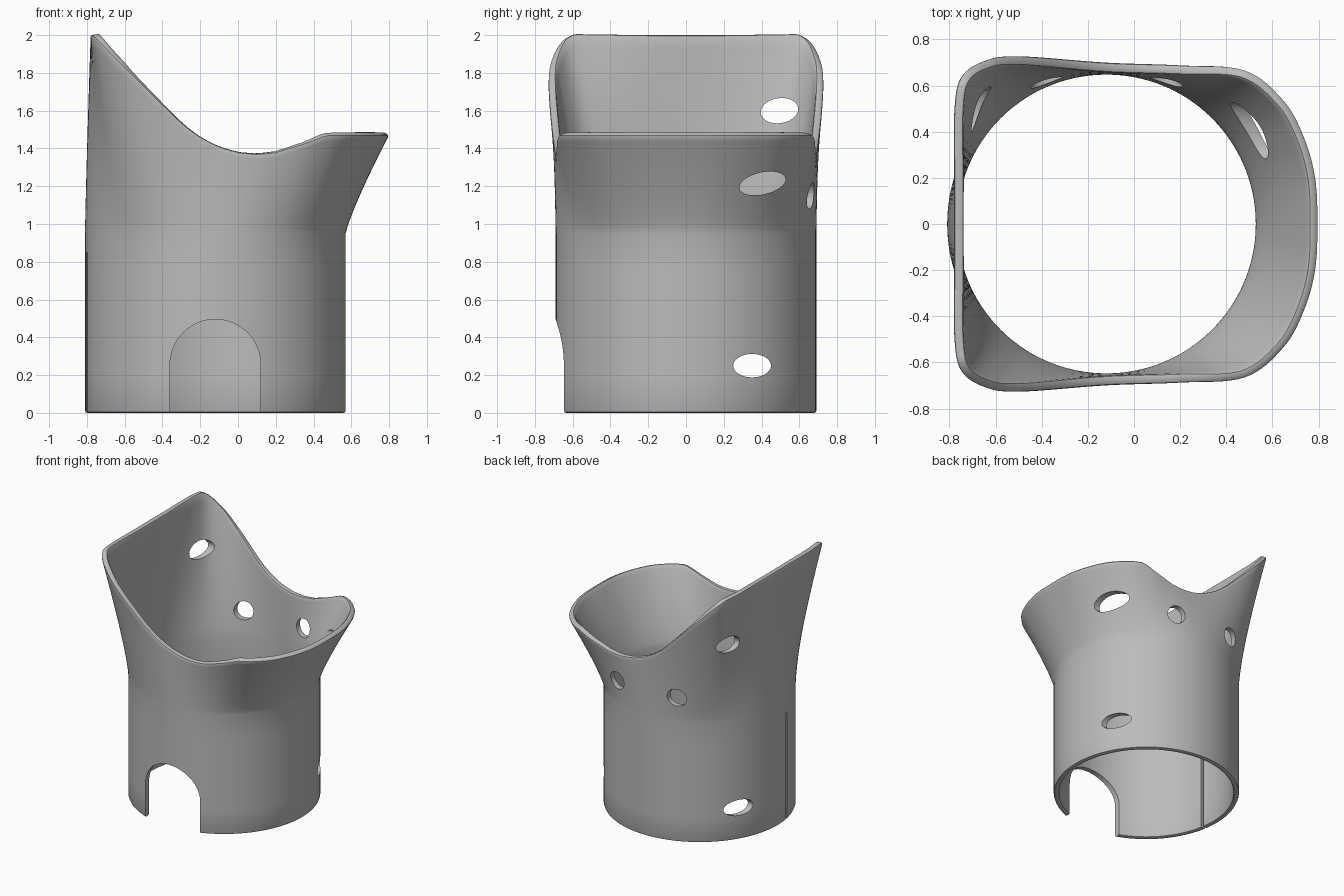
import bpy, bmesh, math
from mathutils import Vector, Matrix

if "Cube" in bpy.data.objects:
    bpy.data.objects.remove(bpy.data.objects["Cube"], do_unlink=True)

CENTRE_X, RADIUS, COLLAR_Z, WALL = -0.12, 0.69, 0.95, 0.042

# Half outline of the flared rim seen from above
RIM = [(0.80, 0), (0.79, 0.2), (0.74, 0.38), (0.65, 0.54), (0.48, 0.67), (0.2, 0.69),
       (-0.12, 0.70), (-0.5, 0.73), (-0.65, 0.71), (-0.75, 0.64), (-0.78, 0.5),
       (-0.78, 0.2), (-0.78, 0)]
# Height of the rim along x
HEIGHT = [(-0.77, 2.0), (-0.3, 1.535), (-0.2, 1.46), (-0.1, 1.41), (0, 1.38),
          (0.1, 1.37), (0.2, 1.38), (0.35, 1.425), (0.47, 1.47), (0.8, 1.47)]


def rim_height(x):
    if x <= HEIGHT[0][0]:
        return HEIGHT[0][1]
    for (x0, z0), (x1, z1) in zip(HEIGHT, HEIGHT[1:]):
        if x <= x1:
            return z0 + (z1 - z0) * (x - x0) / (x1 - x0)
    return HEIGHT[-1][1]


def smooth_rim(steps=8):
    """Closed smooth curve through the mirrored outline."""
    pts = [Vector(p) for p in RIM]
    pts += [Vector((p.x, -p.y)) for p in reversed(pts[1:-1])]
    n, out = len(pts), []
    for i in range(n):
        a, b, c, d = (pts[(i + k) % n] for k in (-1, 0, 1, 2))
        for s in range(steps):
            t = s / steps
            out.append(0.5 * (2 * b + (c - a) * t + (2 * a - 5 * b + 4 * c - d) * t ** 2
                              + (3 * b - a - 3 * c + d) * t ** 3))
    return out


def new_object(name, bm):
    mesh = bpy.data.meshes.new(name)
    bm.to_mesh(mesh)
    bm.free()
    obj = bpy.data.objects.new(name, mesh)
    bpy.context.collection.objects.link(obj)
    return obj


def apply_modifiers(obj):
    bpy.ops.object.select_all(action="DESELECT")
    obj.select_set(True)
    bpy.context.view_layer.objects.active = obj
    for mod in list(obj.modifiers):
        bpy.ops.object.modifier_apply(modifier=mod.name)


# Sleeve: round tube that flares into the rim
bm = bmesh.new()
columns = []
LOWER, UPPER = 5, 16
for p in smooth_rim():
    ang = math.atan2(p.y, p.x - CENTRE_X)
    base = Vector((CENTRE_X + RADIUS * math.cos(ang), RADIUS * math.sin(ang)))
    top = rim_height(p.x)
    col = [bm.verts.new((base.x, base.y, COLLAR_Z * j / LOWER)) for j in range(LOWER)]
    for j in range(UPPER + 1):
        s = j / UPPER
        q = base.lerp(p, s ** 1.18)
        col.append(bm.verts.new((q.x, q.y, COLLAR_Z + (top - COLLAR_Z) * s)))
    columns.append(col)
for a, b in zip(columns, columns[1:] + columns[:1]):
    for j in range(len(a) - 1):
        bm.faces.new((a[j], b[j], b[j + 1], a[j + 1]))
sleeve = new_object("sleeve", bm)
solid = sleeve.modifiers.new("wall", "SOLIDIFY")
solid.thickness, solid.offset = WALL, -1
soft = sleeve.modifiers.new("soft_rim", "BEVEL")
soft.width, soft.segments = 0.012, 2
soft.limit_method, soft.angle_limit = "ANGLE", math.radians(50)
apply_modifiers(sleeve)


def oval_cutter(name, centre, size, axis, depth, tilt=0):
    """Oval rod along x or y; size is half width and half height."""
    bm = bmesh.new()
    bmesh.ops.create_cone(bm, cap_ends=True, segments=40, radius1=1, radius2=1, depth=depth)
    bmesh.ops.scale(bm, vec=(size[0], size[1], 1), verts=bm.verts)
    rot = Matrix.Rotation(math.pi / 2, 4, "X")
    if axis == "x":
        rot = Matrix.Rotation(math.pi / 2, 4, "Z") @ rot
    rot = rot @ Matrix.Rotation(tilt, 4, "Z")
    bmesh.ops.transform(bm, matrix=Matrix.Translation(centre) @ rot, verts=bm.verts)
    return new_object(name, bm)


def arch_cutter(name, half, spring):
    """Arched doorway through the front wall."""
    bm = bmesh.new()
    outline = [(-half, -0.1), (half, -0.1)]
    outline += [(half * math.cos(math.pi * k / 32), spring + half * math.sin(math.pi * k / 32))
                for k in range(33)]
    face = bm.faces.new([bm.verts.new((CENTRE_X + x, -1, z)) for x, z in outline])
    ext = bmesh.ops.extrude_face_region(bm, geom=[face])
    moved = [v for v in ext["geom"] if isinstance(v, bmesh.types.BMVert)]
    bmesh.ops.translate(bm, vec=(0, 0.9, 0), verts=moved)
    bmesh.ops.recalc_face_normals(bm, faces=bm.faces)
    return new_object(name, bm)


def slit_cutter(name, angle, width, top):
    """Thin upright slot through the tube wall."""
    bm = bmesh.new()
    bmesh.ops.create_cube(bm, size=1)
    bmesh.ops.scale(bm, vec=(0.2, width, top + 0.1), verts=bm.verts)
    bmesh.ops.translate(bm, vec=(RADIUS, 0, (top - 0.1) / 2), verts=bm.verts)
    place = Matrix.Translation((CENTRE_X, 0, 0)) @ Matrix.Rotation(angle, 4, "Z")
    bmesh.ops.transform(bm, matrix=place, verts=bm.verts)
    return new_object(name, bm)


# Openings: doorway, strap holes, vents and slit
cutters = [
    arch_cutter("doorway_cutter", 0.24, 0.255),
    oval_cutter("lower_strap_cutter", (0, 0.35, 0.25), (0.1, 0.062), "x", 3),
    oval_cutter("lip_strap_cutter", (0.7, 0.405, 1.215), (0.125, 0.058), "x", 0.9, 0.22),
    oval_cutter("tall_strap_cutter", (-0.75, 0.495, 1.6), (0.1, 0.066), "x", 0.6, 0.15),
    slit_cutter("slit_cutter", math.radians(190), 0.02, 0.85),
]
for side in (-1, 1):
    cutters.append(oval_cutter("vent_cutter", (CENTRE_X + 0.26 * side, 0.7, 1.15),
                               (0.07, 0.07), "y", 0.6))
for cutter in cutters:
    cutter.hide_render = True
    cut = sleeve.modifiers.new(cutter.name, "BOOLEAN")
    cut.operation, cut.solver, cut.object = "DIFFERENCE", "EXACT", cutter
apply_modifiers(sleeve)
for cutter in cutters:
    bpy.data.objects.remove(cutter, do_unlink=True)
bpy.ops.object.shade_smooth_by_angle(angle=math.radians(35))

# Plain grey finish
grey = bpy.data.materials.new("plain_grey")
grey.use_nodes = True
colour = (0.5, 0.5, 0.5, 1)
grey.diffuse_color = colour
grey.node_tree.nodes["Principled BSDF"].inputs["Base Color"].default_value = colour
sleeve.data.materials.clear()
sleeve.data.materials.append(grey)
